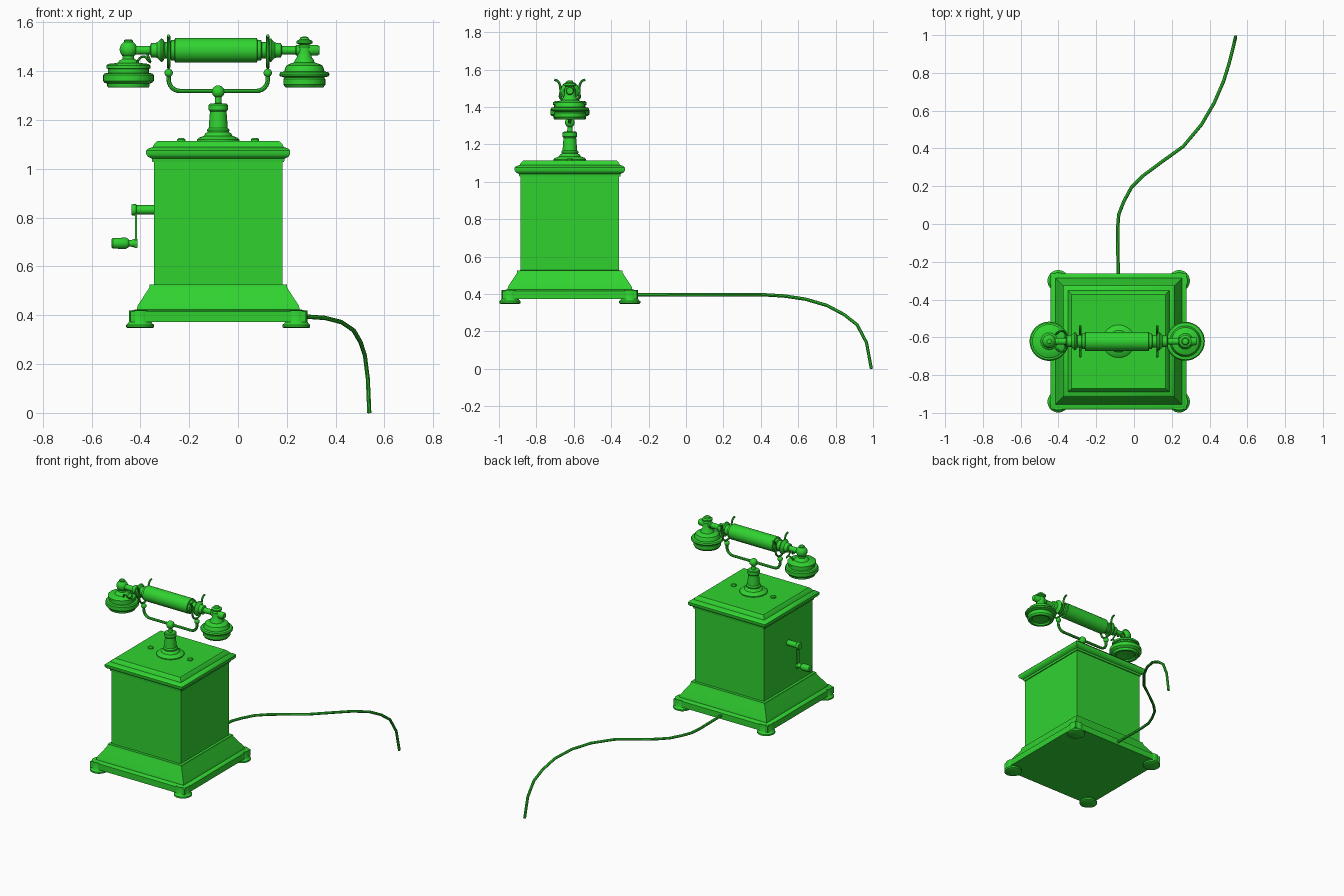
import bpy, bmesh
from math import sin, cos, pi, radians
from mathutils import Vector, Matrix

CX, CY = -0.081, -0.621      # vertical axis of the telephone
HZ = 1.486                   # handset axis height

green = bpy.data.materials.new("green")
green.diffuse_color = (0.03, 0.65, 0.03, 1)


def finish(ob, angle=35):
    ob.data.materials.clear()
    ob.data.materials.append(green)
    bpy.ops.object.select_all(action='DESELECT')
    ob.select_set(True)
    bpy.context.view_layer.objects.active = ob
    bpy.ops.object.shade_smooth_by_angle(angle=radians(angle))
    return ob


def lathe(name, profile, loc, along_x=False, segs=32, phase=0.0):
    """Revolve (radius, height) pairs; capped at both ends."""
    bm = bmesh.new()
    rings = []
    for r, h in profile:
        rings.append([bm.verts.new((r * cos(2 * pi * i / segs + phase),
                                    r * sin(2 * pi * i / segs + phase), h))
                      for i in range(segs)])
    for a, b in zip(rings, rings[1:]):
        for i in range(segs):
            j = (i + 1) % segs
            bm.faces.new((a[i], a[j], b[j], b[i]))
    bm.faces.new(rings[0][::-1])
    bm.faces.new(rings[-1])
    if along_x:
        bm.transform(Matrix.Rotation(pi / 2, 4, 'Y'))
    bm.transform(Matrix.Translation(Vector(loc)))
    bmesh.ops.recalc_face_normals(bm, faces=bm.faces)
    me = bpy.data.meshes.new(name)
    bm.to_mesh(me)
    bm.free()
    ob = bpy.data.objects.new(name, me)
    bpy.context.collection.objects.link(ob)
    return finish(ob)


def square(name, profile):
    """Stack of square sections given as (half width, z)."""
    return lathe(name, [(h * 2 ** 0.5, z) for h, z in profile], (CX, CY, 0),
                 segs=4, phase=pi / 4)


def tube(name, pts, r, smooth=False):
    cu = bpy.data.curves.new(name, 'CURVE')
    cu.dimensions = '3D'
    cu.bevel_depth = r
    cu.bevel_resolution = 2
    cu.use_fill_caps = True
    if smooth:
        cu.resolution_u = 6
        sp = cu.splines.new('BEZIER')
        sp.bezier_points.add(len(pts) - 1)
        for bp, p in zip(sp.bezier_points, pts):
            bp.co = p
            bp.handle_left_type = bp.handle_right_type = 'AUTO'
    else:
        sp = cu.splines.new('POLY')
        sp.points.add(len(pts) - 1)
        for q, p in zip(sp.points, pts):
            q.co = (*p, 1)
    ob = bpy.data.objects.new(name, cu)
    bpy.context.collection.objects.link(ob)
    bpy.ops.object.select_all(action='DESELECT')
    ob.select_set(True)
    bpy.context.view_layer.objects.active = ob
    bpy.ops.object.convert(target='MESH')
    return finish(bpy.context.view_layer.objects.active)


def ball(name, r, loc):
    prof = [(max(r * sin(pi * k / 12), 0.0005), -r * cos(pi * k / 12)) for k in range(13)]
    return lathe(name, prof, loc, segs=24)


# wooden case: base, body and lid
square("base_plinth", [(0.36, 0.373), (0.36, 0.415), (0.352, 0.421), (0.334, 0.424),
                       (0.330, 0.44), (0.283, 0.512), (0.281, 0.526), (0.26, 0.527)])
square("case_body", [(0.264, 0.50), (0.264, 1.04)])
square("case_lid", [(0.26, 1.027), (0.27, 1.028), (0.272, 1.042), (0.288, 1.05), (0.295, 1.06),
                    (0.295, 1.075), (0.287, 1.083), (0.268, 1.09), (0.262, 1.102),
                    (0.249, 1.114)])

# round feet under the corners
for i, (sx, sy) in enumerate([(-1, -1), (1, -1), (1, 1), (-1, 1)]):
    lathe(f"foot_{i + 1}", [(0.05, 0.347), (0.057, 0.351), (0.057, 0.361), (0.05, 0.366),
                            (0.045, 0.375), (0.045, 0.42)],
          (CX + 0.32 * sx, CY + 0.32 * sy, 0))

# lid screws
for s in (-1, 1):
    lathe(f"lid_screw_{'left' if s < 0 else 'right'}",
          [(0.017, 1.11), (0.017, 1.12), (0.011, 1.126)], (CX + 0.151 * s, CY, 0), segs=16)

# pillar carrying the cradle
lathe("cradle_pillar", [(0.087, 1.112), (0.087, 1.12), (0.078, 1.128), (0.058, 1.135),
                        (0.053, 1.145), (0.044, 1.15), (0.046, 1.16), (0.039, 1.168),
                        (0.034, 1.235), (0.039, 1.241), (0.039, 1.262), (0.034, 1.267),
                        (0.014, 1.269), (0.014, 1.275), (0.012, 1.31)], (CX, CY, 0))
ball("cradle_ball", 0.026, (CX, CY, 1.316))

# cradle yoke: a wide U with rounded corners
half = []
for k in range(7):
    a = pi / 2 * k / 6
    half.append((0.157 + 0.046 * sin(a), 1.365 - 0.046 * cos(a)))
half.append((0.203, 1.40))
yoke = [(CX - x, CY, z) for x, z in reversed(half)] + [(CX + x, CY, z) for x, z in half]
tube("cradle_yoke", yoke, 0.009)

# forks holding the handset
fork = [(0.0, 1.415), (0.03, 1.425), (0.049, 1.455), (0.05, 1.49), (0.055, 1.522),
        (0.068, 1.54), (0.083, 1.545)]
for s in (-1, 1):
    side = "left" if s < 0 else "right"
    x = CX + 0.203 * s
    ball(f"fork_ball_{side}", 0.017, (x, CY, 1.393))
    path = [(x, CY - y, z) for y, z in reversed(fork)] + [(x, CY + y, z) for y, z in fork[1:]]
    tube(f"fork_{side}", path, 0.0065, smooth=True)

# handset grip with turned collars, mirrored about its middle
GX = -0.09
end = [(0.0505, 0.166), (0.0505, 0.168), (0.042, 0.170), (0.042, 0.184), (0.033, 0.188),
       (0.033, 0.21), (0.046, 0.218), (0.049, 0.225), (0.040, 0.232), (0.031, 0.242),
       (0.029, 0.266), (0.019, 0.27)]
lathe("handset_grip", [(r, -h) for r, h in reversed(end)] + end, (GX, CY, HZ), along_x=True)
lathe("earpiece_arm", [(0.018, -0.447), (0.018, -0.35)], (0, CY, HZ), along_x=True, segs=20)
lathe("mouthpiece_arm", [(0.018, 0.17), (0.018, 0.235), (0.022, 0.24), (0.022, 0.325),
                         (0.017, 0.333)], (0, CY, HZ), along_x=True, segs=20)

# earpiece on the left
EX = -0.449
ball("earpiece_joint", 0.036, (EX, CY, 1.489))
lathe("earpiece_joint_nub", [(0.019, 1.51), (0.019, 1.526), (0.012, 1.531)], (EX, CY, 0), segs=20)
lathe("earpiece", [(0.012, 1.348), (0.06, 1.342), (0.068, 1.334), (0.084, 1.334), (0.087, 1.34),
                   (0.087, 1.349), (0.098, 1.353), (0.104, 1.36), (0.104, 1.384), (0.098, 1.391),
                   (0.084, 1.393), (0.084, 1.409), (0.09, 1.412), (0.09, 1.424), (0.083, 1.43),
                   (0.045, 1.434), (0.037, 1.444), (0.024, 1.45), (0.022, 1.48)], (EX, CY, 0))

# terminal hooks behind the earpiece
for s in (-1, 1):
    tube(f"earpiece_hook_{'front' if s < 0 else 'back'}",
         [(-0.415, CY + 0.035 * s, 1.425), (-0.405, CY + 0.045 * s, 1.45),
          (-0.385, CY + 0.055 * s, 1.46), (-0.368, CY + 0.05 * s, 1.445),
          (-0.36, CY + 0.03 * s, 1.438), (-0.372, CY + 0.01 * s, 1.47)], 0.005, smooth=True)

# mouthpiece on the right
MX = 0.272
lathe("mouthpiece", [(0.012, 1.35), (0.055, 1.344), (0.064, 1.334), (0.078, 1.334), (0.086, 1.345),
                     (0.086, 1.368), (0.08, 1.374), (0.101, 1.38), (0.103, 1.388), (0.098, 1.396),
                     (0.082, 1.399), (0.08, 1.41), (0.073, 1.424), (0.06, 1.43), (0.042, 1.436),
                     (0.038, 1.447), (0.03, 1.458), (0.028, 1.50), (0.02, 1.508), (0.033, 1.515),
                     (0.033, 1.524), (0.02, 1.53), (0.016, 1.539), (0.006, 1.542)], (MX, CY, 0))

# hand crank on the left side
lathe("crank_shaft", [(0.021, -0.436), (0.023, -0.433), (0.023, -0.418), (0.019, -0.415),
                      (0.019, -0.34)], (0, CY, 0.832), along_x=True, segs=24)
bpy.ops.mesh.primitive_cube_add(size=1, location=(-0.418, CY, 0.763))
arm = bpy.context.object
arm.name = "crank_arm"
arm.data.transform(Matrix.Diagonal((0.009, 0.03, 0.175, 1)))
finish(arm)
lathe("crank_handle", [(0.016, -0.518), (0.022, -0.513), (0.023, -0.46), (0.018, -0.45),
                       (0.013, -0.446), (0.015, -0.43), (0.018, -0.426), (0.018, -0.411)],
      (0, CY, 0.695), along_x=True, segs=24)

# cord running from the back of the base and hanging down
tube("cord", [(-0.083, -0.30, 0.395), (-0.087, -0.03, 0.396), (-0.081, 0.05, 0.396),
              (-0.055, 0.117, 0.396), (-0.013, 0.195, 0.396), (0.05, 0.257, 0.396),
              (0.155, 0.335, 0.396), (0.26, 0.41, 0.396), (0.357, 0.526, 0.389),
              (0.424, 0.64, 0.372), (0.474, 0.755, 0.338), (0.502, 0.845, 0.29),
              (0.52, 0.915, 0.235), (0.532, 0.965, 0.14), (0.538, 0.991, 0.0)], 0.009)
